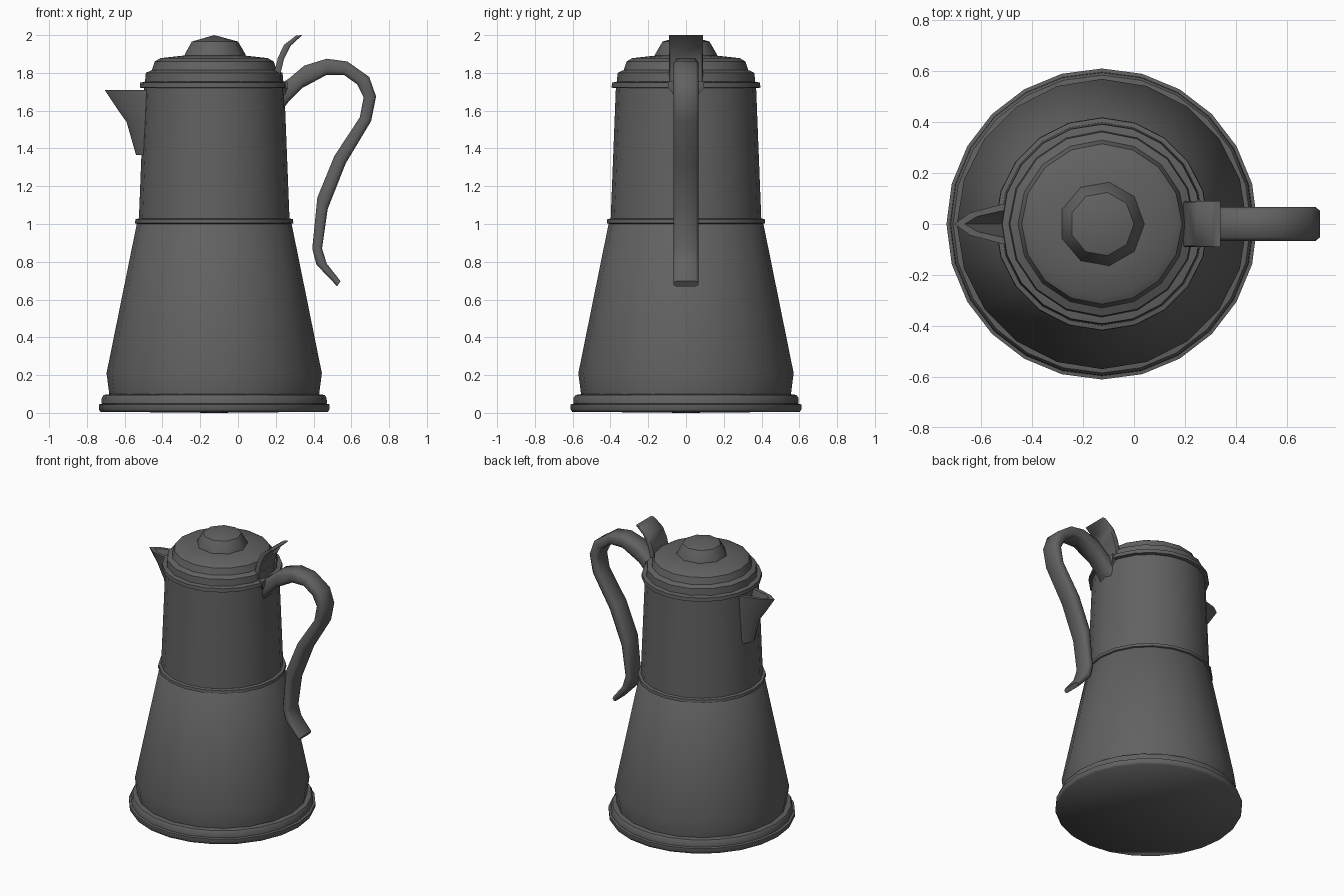
import bpy, bmesh, math
from mathutils import Vector

if "Cube" in bpy.data.objects:
    bpy.data.objects.remove(bpy.data.objects["Cube"])

CX = -0.126  # pot axis

metal = bpy.data.materials.new("dark grey metal")
metal.diffuse_color = (0.12, 0.12, 0.12, 1)
metal.use_nodes = True
metal.node_tree.nodes["Principled BSDF"].inputs["Base Color"].default_value = metal.diffuse_color


def finish(bm, name, angle=35):
    bmesh.ops.recalc_face_normals(bm, faces=bm.faces)
    me = bpy.data.meshes.new(name)
    bm.to_mesh(me)
    bm.free()
    ob = bpy.data.objects.new(name, me)
    bpy.context.collection.objects.link(ob)
    me.materials.append(metal)
    bpy.ops.object.select_all(action='DESELECT')
    ob.select_set(True)
    bpy.context.view_layer.objects.active = ob
    bpy.ops.object.shade_smooth_by_angle(angle=math.radians(angle))
    return ob


def loft(rings, name, angle=35):
    """Bridge closed rings of points and cap both ends."""
    bm = bmesh.new()
    vs = [[bm.verts.new(p) for p in r] for r in rings]
    n = len(vs[0])
    for a, b in zip(vs, vs[1:]):
        for i in range(n):
            j = (i + 1) % n
            bm.faces.new((a[i], a[j], b[j], b[i]))
    bm.faces.new(vs[0])
    bm.faces.new(vs[-1])
    bmesh.ops.remove_doubles(bm, verts=bm.verts, dist=1e-3)
    return finish(bm, name, angle)


def lathe(profile, sides, name, angle=35):
    """Spin (radius, z) points; a tiny radius closes to a point."""
    rings = []
    for r, z in profile:
        rings.append([(CX + r * math.cos(2 * math.pi * i / sides),
                       r * math.sin(2 * math.pi * i / sides), z) for i in range(sides)])
    return loft(rings, name, angle)


def strap(outer, inner, half, bevel, name):
    """Flat bar between an outer and an inner side curve, edges chamfered."""
    rings = []
    for (ox, oz), (ix, iz) in zip(outer, inner):
        o, i = Vector((ox, 0, oz)), Vector((ix, 0, iz))
        y, yb = Vector((0, half, 0)), Vector((0, half - bevel, 0))
        o2, i2 = o.lerp(i, 0.25), i.lerp(o, 0.25)
        rings.append([o - yb, o + yb, o2 + y, i2 + y, i + yb, i - yb, i2 - y, o2 - y])
    return loft(rings, name, 60)


# Stepped foot: softly shaded base plate and the ledge above it
lathe([(0.0001, 0.0), (0.603, 0.006), (0.611, 0.02), (0.611, 0.045), (0.59, 0.049)],
      24, "base_plate", 75)
lathe([(0.58, 0.045), (0.597, 0.05), (0.595, 0.08), (0.585, 0.095), (0.54, 0.101)],
      24, "foot_ledge", 40)

# Flared lower body, waist band, upper body
lathe([(0.555, 0.095), (0.57, 0.21), (0.41, 1.0), (0.40, 1.01)], 20, "lower_body", 50)
lathe([(0.40, 0.998), (0.419, 1.004), (0.417, 1.025), (0.39, 1.032)], 20, "waist_band")
lathe([(0.399, 1.02), (0.384, 1.4), (0.371, 1.73)], 20, "upper_body")

# Rim, lid and knob
lathe([(0.36, 1.717), (0.394, 1.722), (0.392, 1.748), (0.36, 1.755)], 20, "rim")
lathe([(0.367, 1.745), (0.362, 1.80), (0.33, 1.815), (0.315, 1.86), (0.285, 1.878),
       (0.15, 1.893)], 16, "lid", 36)
lathe([(0.168, 1.885), (0.165, 1.90), (0.126, 1.966), (0.0001, 2.0)], 9, "knob", 36)

# Hollow V-shaped spout
RIDGE = [(-0.54, 1.365), (-0.59, 1.54), (-0.64, 1.61), (-0.706, 1.71)]
BACK = -0.48


def spout_section(tip, width, z):
    mx = tip + 0.27 * (BACK - tip)
    return [(BACK, width, z), (mx, width * 0.5, z), (tip, 0, z),
            (mx, -width * 0.5, z), (BACK, -width, z)]


outside = [spout_section(x, 0.088, z) for x, z in RIDGE]
inside = [spout_section(-0.50, 0.03, 1.5), spout_section(-0.665, 0.06, 1.71)]
loft(outside + inside[::-1], "spout", 30)

# Handle: pairs of points along its outer and inner edges in side view
handle_out = [(0.24, 1.75), (0.27, 1.77), (0.35, 1.838), (0.47, 1.875), (0.58, 1.86),
              (0.695, 1.778), (0.731, 1.675), (0.705, 1.545), (0.57, 1.32), (0.475, 1.08),
              (0.445, 0.87), (0.47, 0.79), (0.543, 0.697)]
handle_in = [(0.24, 1.61), (0.27, 1.65), (0.34, 1.72), (0.47, 1.79), (0.56, 1.79),
             (0.63, 1.74), (0.665, 1.67), (0.645, 1.565), (0.51, 1.36), (0.42, 1.14),
             (0.393, 0.87), (0.415, 0.785), (0.525, 0.67)]
strap(handle_out, handle_in, 0.066, 0.014, "handle")

# Curled thumb lever on the lid hinge
strap([(0.226, 1.75), (0.226, 1.80), (0.244, 1.875), (0.28, 1.945), (0.34, 2.0)],
      [(0.19, 1.75), (0.192, 1.80), (0.211, 1.88), (0.243, 1.948), (0.308, 1.998)],
      0.09, 0.004, "thumb_lever")

# Small hinge wedge under the lever
loft([[(0.235, -w, z), (x, -w, z), (x, w, z), (0.235, w, z)]
      for x, w, z in [(0.245, 0.06, 1.68), (0.262, 0.095, 1.72), (0.262, 0.095, 1.755)]],
     "hinge")
